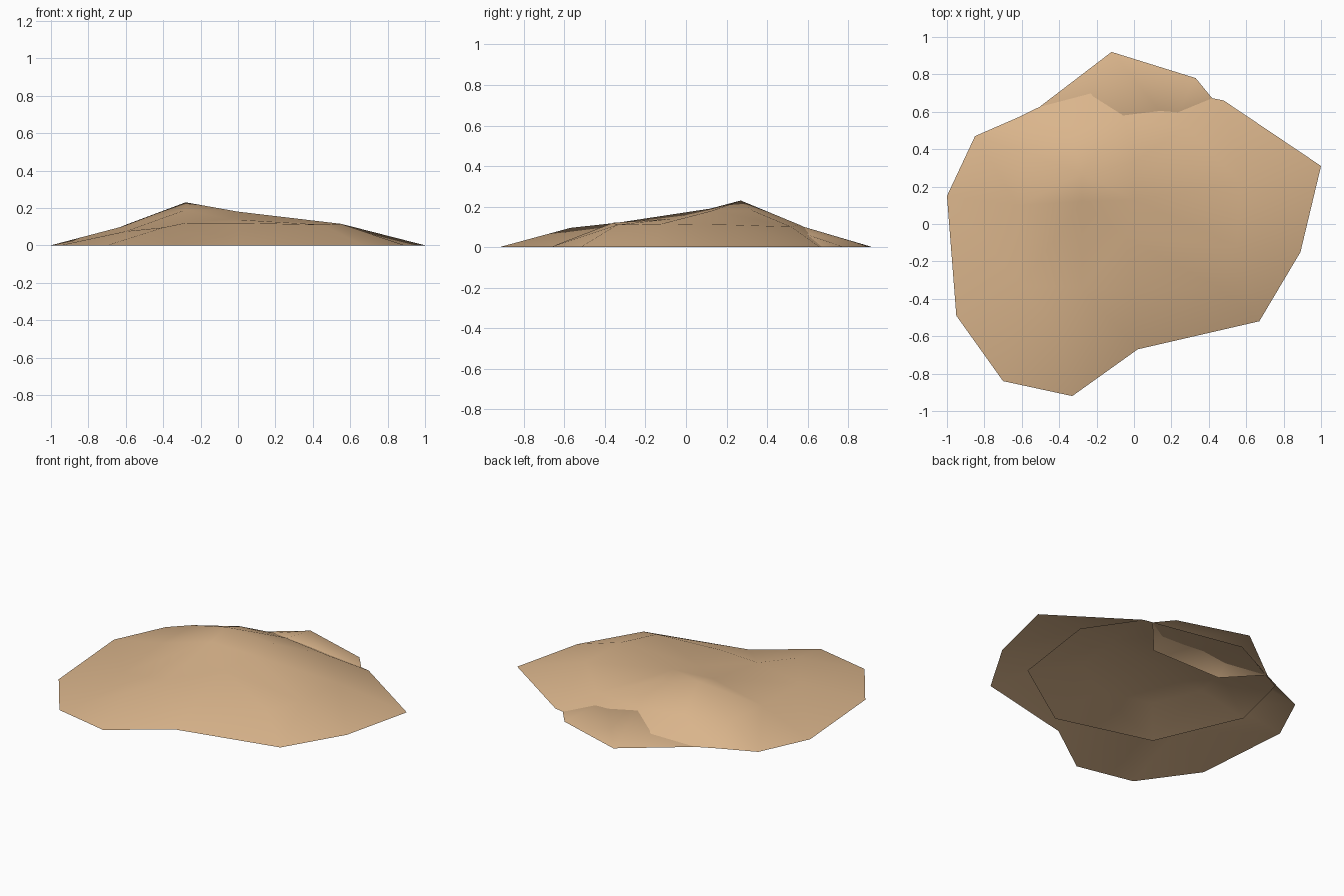
import bpy
import bmesh
from mathutils import Vector
from mathutils.geometry import delaunay_2d_cdt

cube = bpy.data.objects.get("Cube")
if cube:
    bpy.data.objects.remove(cube, do_unlink=True)

# One plain sand colour
sand = bpy.data.materials.new("warm_sand")
sand.use_nodes = True
colour = (0.70, 0.46, 0.26, 1)
sand.diffuse_color = colour
shader = next(n for n in sand.node_tree.nodes if n.type == 'BSDF_PRINCIPLED')
shader.inputs["Base Color"].default_value = colour
shader.inputs["Roughness"].default_value = 0.9


def make_mound(name, rim, crest):
    """Open smooth shell: a rim outline on the ground, draped over crest points."""
    points = [Vector((x, y, 0)) for x, y in rim] + [Vector(p) for p in crest]
    outline = list(range(len(rim)))
    verts, _, faces, source, _, _ = delaunay_2d_cdt(
        [p.xy for p in points], [], [outline], 1, 1e-5)
    bm = bmesh.new()
    made = []
    for flat, origin in zip(verts, source):
        height = points[origin[0]].z if origin else 0
        made.append(bm.verts.new((flat.x, flat.y, height)))
    for face in faces:
        bm.faces.new([made[i] for i in face]).smooth = True
    # Every face of the shell looks upwards
    bm.normal_update()
    for face in bm.faces:
        if face.normal.z < 0:
            face.normal_flip()
    mesh = bpy.data.meshes.new(name)
    bm.to_mesh(mesh)
    bm.free()
    mesh.materials.append(sand)
    obj = bpy.data.objects.new(name, mesh)
    bpy.context.collection.objects.link(obj)
    return obj


# Main mound: wide shoulder with an off-centre peak
make_mound(
    "main_mound",
    [(1, .31), (.48, .66), (-.17, .79), (-.62, .57), (-.85, .47), (-1, .15),
     (-.95, -.49), (-.7, -.84), (-.33, -.92), (.02, -.67), (.67, -.52), (.89, -.15)],
    [(.57, .22, .11), (.55, -.12, .115), (.45, -.34, .11), (0, -.36, .12),
     (-.28, -.34, .12), (-.4, -.57, .095), (-.6, -.33, .075), (-.62, .1, .1),
     (-.6, .39, .11), (-.35, .52, .12), (-.05, .56, .11), (.28, .52, .1),
     (0, .13, .18), (0, .33, .18), (-.28, .27, .23), (-.28, .12, .19),
     (-.05, -.07, .14)])

# Low apron spreading from the back of the mound
make_mound(
    "back_apron",
    [(.42, .67), (.33, .78), (-.12, .92), (-.5, .63), (-.3, .42), (.2, .42)],
    [(-.28, .53, .08), (-.05, .53, .115), (.2, .53, .085)])

# Inner shell under the main mound, seen from below
inner_rim = [(.7, .34), (.48, .66), (-.17, .79), (-.62, .56),
             (-.72, .15), (-.48, -.4), (.13, -.57), (.62, -.24)]
middle = Vector((-.05, .1))
shoulder = [(*middle.lerp(Vector(p), .55), .085) for p in inner_rim]
make_mound("inner_shell", inner_rim, shoulder + [(*middle, .14)])
